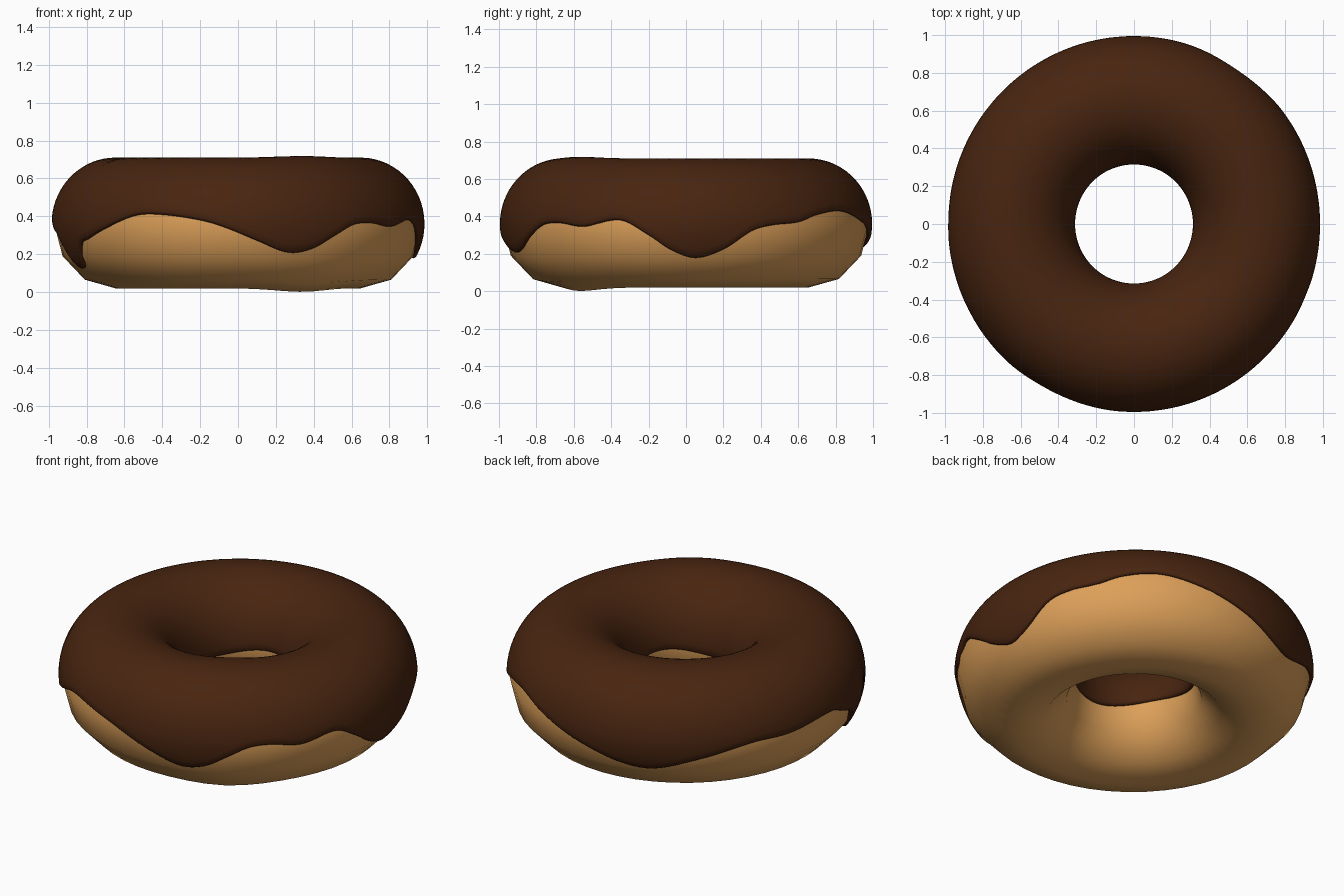
import bpy, bmesh, math

if "Cube" in bpy.data.objects:
    bpy.data.objects.remove(bpy.data.objects["Cube"])

RING, MID = 0.655, 0.36          # tube centre radius and height

# (angle in degrees, height) of the icing's dripping outer edge
EDGE = [(-180, .38), (-171, .32), (-165, .27), (-160, .14), (-157, .12), (-154, .15),
        (-150, .25), (-145, .28), (-137, .33), (-124, .405), (-115, .41), (-102, .38),
        (-94, .34), (-84, .27), (-74, .21), (-66, .23), (-58, .30), (-51, .355),
        (-44, .365), (-34, .345), (-21, .38), (-12, .30), (-5, .22), (3, .175),
        (12, .22), (21, .32), (27, .35), (38, .37), (46, .41), (58, .43), (72, .38),
        (90, .29), (104, .22), (114, .205), (130, .28), (147, .35), (160, .355)]


def edge_height(deg):
    """Periodic cubic through the edge points."""
    n = len(EDGE)

    def pt(i):
        a, z = EDGE[i % n]
        return a + 360 * (i // n), z
    i = max(k for k in range(n) if EDGE[k][0] <= deg + 1e-6)
    (a0, z0), (a1, z1), (a2, z2), (a3, z3) = (pt(i + k) for k in (-1, 0, 1, 2))
    h = a2 - a1
    m1, m2 = (z2 - z0) / (a2 - a0) * h, (z3 - z1) / (a3 - a1) * h
    t = (deg - a1) / h
    return ((2*t**3 - 3*t*t + 1) * z1 + (t**3 - 2*t*t + t) * m1
            + (3*t*t - 2*t**3) * z2 + (t**3 - t*t) * m2)


def tube_point(deg, phi, a, b):
    """Point on the tube; phi 0 = outside, 90 degrees = top."""
    bump = math.exp(-((deg + 59) / 18) ** 2)      # slight swelling at front right
    b *= 1 + bump * (0.055 if math.sin(phi) < 0 else 0.025)
    r = RING + a * math.cos(phi)
    t = math.radians(deg)
    return (r * math.cos(t) * 0.99, r * math.sin(t), MID + b * math.sin(phi))


def material(name, rgb):
    m = bpy.data.materials.new(name)
    m.diffuse_color = (*rgb, 1)
    m.use_nodes = True
    m.node_tree.nodes["Principled BSDF"].inputs["Base Color"].default_value = m.diffuse_color
    return m


def make_grid(name, cols, wrap, mat):
    """Skin a closed loop of point columns."""
    bm = bmesh.new()
    vs = [[bm.verts.new(p) for p in c] for c in cols]
    rows = len(cols[0])
    for i in range(len(cols)):
        c, d = vs[i], vs[(i + 1) % len(cols)]
        for j in range(rows if wrap else rows - 1):
            k = (j + 1) % rows
            bm.faces.new((c[j], d[j], d[k], c[k]))
    bmesh.ops.recalc_face_normals(bm, faces=bm.faces)
    for f in bm.faces:
        f.smooth = True
    me = bpy.data.meshes.new(name)
    bm.to_mesh(me)
    bm.free()
    me.materials.append(mat)
    ob = bpy.data.objects.new(name, me)
    bpy.context.collection.objects.link(ob)
    return ob


dough_mat = material("golden dough", (0.72, 0.35, 0.10))
icing_mat = material("chocolate icing", (0.065, 0.018, 0.005))

# Dough ring
cols = [[tube_point(-180 + 7.5 * i, math.radians(30 * j), 0.325, 0.34) for j in range(12)]
        for i in range(48)]
make_grid("dough_ring", cols, True, dough_mat)

# Icing: closed shell over the top, wavy outside edge, rounded lips
N, ROWS = 240, 36
cols = []
for i in range(N):
    deg = -180 + 360 * i / N
    lo = math.asin((edge_height(deg) - MID) / 0.345)
    hi = math.pi + 0.08 + 0.06 * math.sin(math.radians(3 * deg))
    c = [tube_point(deg, lo + 0.03, 0.310, 0.325), tube_point(deg, lo, 0.322, 0.336),
         tube_point(deg, lo + 0.01, 0.332, 0.344)]
    for j in range(ROWS + 1):
        phi = lo + 0.04 + (hi - lo - 0.08) * j / ROWS
        c.append(tube_point(deg, phi, 0.34, 0.35))
    c += [tube_point(deg, hi - 0.01, 0.332, 0.344), tube_point(deg, hi, 0.322, 0.336),
          tube_point(deg, hi - 0.03, 0.310, 0.325)]
    cols.append(c)
make_grid("icing", cols, False, icing_mat)
